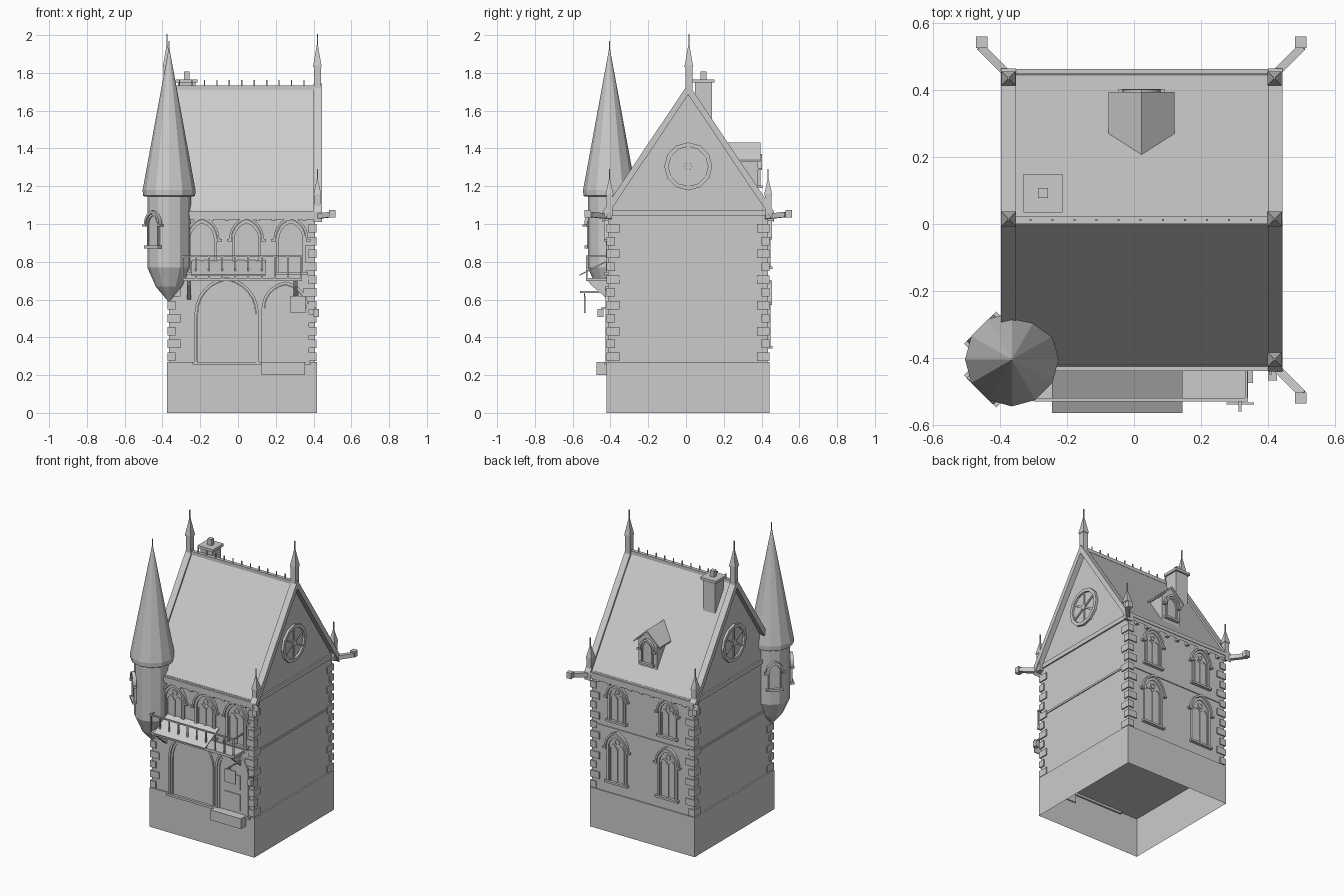
import bpy, bmesh, math
from mathutils import Matrix, Vector

if "Cube" in bpy.data.objects:
    bpy.data.objects.remove(bpy.data.objects["Cube"])

PI = math.pi
X0, X1, Y0, Y1 = -0.365, 0.408, -0.412, 0.435      # wall faces
CX, CY = (X0 + X1) / 2, 0.012


def finish(name, bm, M=None):
    if M:
        bm.transform(M)
    bmesh.ops.recalc_face_normals(bm, faces=bm.faces)
    me = bpy.data.meshes.new(name)
    bm.to_mesh(me)
    bm.free()
    ob = bpy.data.objects.new(name, me)
    bpy.context.collection.objects.link(ob)
    return ob


def box(name, x0, x1, y0, y1, z0, z1, M=None):
    bm = bmesh.new()
    bmesh.ops.create_cube(bm, size=1)
    for v in bm.verts:
        v.co = ((x0, x1)[v.co.x > 0], (y0, y1)[v.co.y > 0], (z0, z1)[v.co.z > 0])
    return finish(name, bm, M)


def prism(name, pts, d0, d1, M=None, axis='x'):
    """Extrude a polygon: (y,z) points along x, or (x,z) points along y."""
    put = (lambda p, d: (d, p[0], p[1])) if axis == 'x' else (lambda p, d: (p[0], d, p[1]))
    bm = bmesh.new()
    a, b = ([bm.verts.new(put(p, d)) for p in pts] for d in (d0, d1))
    n = len(pts)
    bm.faces.new(a)
    bm.faces.new(b[::-1])
    for i in range(n):
        bm.faces.new((a[i], a[(i + 1) % n], b[(i + 1) % n], b[i]))
    return finish(name, bm, M)


def band(name, outer, inner, d0, d1, M=None, closed=False):
    """Strip between two outlines in the xz plane, extruded along y."""
    n = len(outer)
    bm = bmesh.new()
    q = [[bm.verts.new((p[0], d, p[1])) for p in pts]
         for d in (d0, d1) for pts in (outer, inner)]
    for i in range(n if closed else n - 1):
        j = (i + 1) % n
        for s, t in ((0, 1), (1, 3), (3, 2), (2, 0)):
            bm.faces.new((q[s][i], q[s][j], q[t][j], q[t][i]))
    if not closed:
        for i in (0, n - 1):
            bm.faces.new((q[0][i], q[1][i], q[3][i], q[2][i]))
    return finish(name, bm, M)


def lathe(name, prof, x, y, n, rot=0.0):
    """Stack of regular n-gons through (radius, z) points; radius 0 is a tip."""
    bm = bmesh.new()
    rings = []
    for r, z in prof:
        k = 1 if r == 0 else n
        rings.append([bm.verts.new((x + r * math.cos(rot + i * 2 * PI / n),
                                    y + r * math.sin(rot + i * 2 * PI / n), z)) for i in range(k)])
    for a, b in zip(rings, rings[1:]):
        for i in range(n):
            f = [a[i % len(a)], a[(i + 1) % len(a)], b[(i + 1) % len(b)], b[i % len(b)]]
            bm.faces.new(list(dict.fromkeys(f)))
    for r in (rings[0], rings[-1]):
        if len(r) > 1:
            bm.faces.new(r)
    return finish(name, bm)


def arch(a, z0, spring, rise, x=0, n=6):
    """Pointed arch outline, bottom right round to bottom left."""
    R = (a * a + rise * rise) / (2 * a)
    t1 = math.asin(min(1, rise / R))
    right = [(a - R + R * math.cos(t1 * i / n), spring + R * math.sin(t1 * i / n)) for i in range(n)]
    pts = ([(a, z0)] if z0 < spring else []) + right
    return [(x + p, z) for p, z in pts] + [(x, spring + rise)] + [(x - p, z) for p, z in pts[::-1]]


def circle(r, z, n, x=0):
    return [(x + r * math.cos(i * 2 * PI / n), z + r * math.sin(i * 2 * PI / n)) for i in range(n)]


def place(x, y, ang):
    return Matrix.Translation((x, y, 0)) @ Matrix.Rotation(ang, 4, 'Z')


def window(name, M, a, z0, top, lancets=True):
    """Gothic window facing local -y: frame, glass, tracery, sill and hood."""
    rise = a * 1.35
    sp = top - rise
    t = a * 0.2
    inner = arch(a - t, z0, sp, rise - t * 1.3)
    band(name + "_frame", arch(a, z0, sp, rise), inner, -0.012, 0.004, M)
    prism(name + "_glass", inner, -0.003, 0.004, M, 'y')
    b = a * 0.37
    if lancets:
        for s in (-1, 1):
            band(name + "_lancet", arch(b, z0, sp - b * .4, b * 1.3, s * b), arch(b - .007, z0, sp - b * .4, b * 1.3 - .01, s * b),
                 -0.009, 0, M)
        zc = sp + rise * 0.42
        band(name + "_oculus", circle(b * .75, zc, 10), circle(b * .45, zc, 10), -0.009, 0, M, True)
    box(name + "_sill", -a - 0.012, a + 0.012, -0.022, 0.004, z0 - 0.014, z0, M)
    band(name + "_hood", arch(a + 0.014, sp, sp, rise + 0.016), arch(a + 0.002, sp, sp, rise + 0.002), -0.02, 0.004, M)
    for s in (-1, 1):
        x = s * (a + 0.014)
        box(name + "_hood_stop", x - 0.012, x + 0.012, -0.021, 0.004, sp - 0.012, sp, M)


# plinth (open underneath) and walls
base = box("plinth", -0.375, 0.418, -0.42, 0.442, 0, 0.27)
bm = bmesh.new()
bm.from_mesh(base.data)
bmesh.ops.delete(bm, geom=[f for f in bm.faces if f.normal.z < -0.5], context='FACES_ONLY')
bm.to_mesh(base.data)
bm.free()
box("walls", X0, X1, Y0, Y1, 0.27, 1.07)
box("string_course", X0 - .006, X1 + .006, Y0 - .006, Y1 + .006, 0.705, 0.718)
box("cornice", X0 - .01, X1 + .01, Y0 - .012, Y1 + .012, 1.045, 1.075)

# corner quoins, alternating long and short
for i in range(11):
    z = 0.275 + i * 0.068
    l, s = (0.06, 0.035) if i % 2 else (0.035, 0.06)
    for cx, sx in ((X0, 1), (X1, -1)):
        for cy, sy in ((Y0, 1), (Y1, -1)):
            xs = sorted((cx - sx * .008, cx + sx * l))
            ys = sorted((cy - sy * .008, cy + sy * s))
            box("quoin", *xs, *ys, z, z + 0.045)

# roof slabs, gables and raised gable copings
RZ, SL = 1.725, 1.5
rz = lambda y: RZ - abs(y - CY) * SL
E0, E1 = -0.435, 0.459
prism("gable_attic", [(Y0, 1.06), (Y1, 1.06), (CY, RZ - 0.02)], X0, X1)
for e in (E0, E1):
    prism("roof_slope", [(e, rz(e)), (CY, RZ), (CY, RZ - .04), (e, rz(e) - .03)], -0.39, 0.44)
    y = sorted((e, e + (0.018 if e < 0 else -0.018)))
    box("gutter", -0.385, 0.435, y[0] - .004, y[1] + .004, 1.045, 1.068)
    for x0 in (-0.397, 0.40):
        k = -0.006 if e < 0 else 0.006
        prism("gable_coping", [(e + k, rz(e) + .012), (CY, RZ + .018), (CY, RZ - .04), (e + k, rz(e) - .045)], x0, x0 + .044)
box("ridge_beam", -0.38, 0.43, CY - .012, CY + .012, RZ - .015, RZ + .008)
for i in range(11):
    x = -0.31 + i * 0.066
    box("ridge_spike", x - .003, x + .003, CY - .003, CY + .003, RZ, 1.762)

# cornice corbels
for i in range(9):
    x = X0 + 0.06 + i * 0.082
    for y0, y1 in ((Y0 - .022, Y0), (Y1, Y1 + .022)):
        box("corbel", x - .01, x + .01, y0, y1, 1.015, 1.046)


# pinnacles
def pinnacle(x, y, z0, zs, zt, w):
    lathe("pinnacle", [(w * .8, z0), (w, z0 + .03), (w, zs), (w * 1.2, zs), (w * 1.2, zs + .008), (0, zt)], x, y, 4, PI / 4)
    box("finial", x - .003, x + .003, y - .003, y + .003, zt - .03, zt + .04)


for x in (-0.375, 0.42):
    pinnacle(x, 0.015, 1.68, 1.83, 1.965, 0.026)
for x, y in ((-0.375, 0.435), (0.42, 0.435), (0.42, -0.405)):
    pinnacle(x, y, 1.03, 1.15, 1.25, 0.024)

# water spouts on three corners
for x, y, sx, sy in ((X0, Y1, -1, 1), (X1, Y1, 1, 1), (X1, Y0, 1, -1)):
    M = place(x, y, math.atan2(sy, sx)) @ Matrix.Translation((0, 0, 1.04)) @ Matrix.Rotation(-0.08, 4, 'Y')
    box("spout_arm", -0.02, 0.135, -0.012, 0.012, -0.014, 0.014, M)
    hx, hy = x + sx * .09, y + sy * .108
    box("spout_head", hx - .017, hx + .017, hy - .017, hy + .017, 1.035, 1.075)

# gable rose windows
for x, ang in ((X1, PI / 2), (X0, -PI / 2)):
    M = place(x, CY, ang)
    band("rose_ring", circle(.127, 1.305, 12), circle(.105, 1.305, 12), -0.016, 0.004, M, True)
    prism("rose_glass", circle(.106, 1.305, 12), -0.003, 0.004, M, 'y')
    prism("rose_hub", circle(.02, 1.305, 8), -0.014, 0, M, 'y')
    for i in range(3):
        R = M @ Matrix.Translation((0, 0, 1.305)) @ Matrix.Rotation(PI / 6 + i * PI / 3, 4, 'Y')
        box("rose_spoke", -.108, .108, -.01, 0, -.006, .006, R)

# wall windows
for x in (-0.19, 0.045, 0.28):
    window("front_window", place(x, Y0, 0), 0.078, 0.745, 1.025)
for x in (-0.17, 0.215):
    window("back_upper_window", place(x, Y1, PI), 0.066, 0.775, 1.02)
    window("back_lower_window", place(x, Y1, PI), 0.075, 0.355, 0.685)

# shop window and door with stepped arches
for name, cx, a, z0, top, sill in (("shop_window", -0.06, 0.17, 0.27, 0.72, 0.255), ("door", 0.25, 0.125, 0.27, 0.695, 0.255)):
    M = place(cx, Y0, 0)
    rise = a * 1.15
    sp = top - rise
    for k, d in ((0, .014), (.016, .009)):
        band(name + "_arch", arch(a - k, z0, sp, rise - k * 1.1), arch(a - k - .014, z0, sp, rise - (k + .014) * 1.1), -d, .004, M)
    prism(name + "_panel", arch(a - .03, z0, sp, rise - .033), -.003, .004, M, 'y')
    box(name + "_sill", -a - .012, a + .012, -.02, .004, sill, z0, M)
for z0, z1 in ((.29, .40), (.43, .53)):
    box("door_panel", .19, .31, Y0 - .009, Y0, z0, z1)
box("door_step", 0.125, 0.355, -0.475, Y0, 0.2, 0.27)

# balcony with brackets and railing
box("balcony_slab", -0.29, 0.34, -0.53, Y0, 0.697, 0.715)
for x in (-0.26, 0.305):
    prism("balcony_bracket", [(Y0, .60), (Y0, .70), (-.52, .70), (-.50, .675)], x - .01, x + .01)
box("balcony_rail", -0.3, 0.34, -0.53, -0.52, 0.825, 0.833)
for x in (-0.295, 0.335):
    box("balcony_side_rail", x - .004, x + .004, -0.525, Y0, 0.825, 0.833)
for i in range(10):
    x = -0.293 + i * 0.0697
    box("baluster", x - .004, x + .004, -0.529, -0.521, 0.71, 0.83)
prism("awning", [(-.565, .725), (-.565, .732), (Y0, .81), (Y0, .803)], -0.245, 0.145)

# hanging sign and wall lamp
box("sign_arm", 0.313, 0.321, -0.56, Y0, 0.636, 0.644)
box("sign_hanger", 0.314, 0.32, -0.54, -0.534, 0.61, 0.64)
box("sign_board", 0.277, 0.358, -0.54, -0.533, 0.53, 0.62)
box("wall_lamp", 0.4, 0.428, -0.468, -0.438, 0.508, 0.55)
box("wall_lamp_arm", 0.404, 0.412, -0.45, Y0 + .02, 0.55, 0.558)

# corner turret
TX, TY = -0.365, -0.405
lathe("turret_body", [(0, .585), (.07, .668), (.115, .77), (.115, 1.16)], TX, TY, 12)
lathe("turret_roof", [(.13, 1.145), (.138, 1.15), (.14, 1.18), (0, 1.94)], TX, TY, 12)
box("turret_finial", TX - .003, TX + .003, TY - .003, TY + .003, 1.92, 1.97)
for d in (135, 225):
    r = math.radians(d)
    window("turret_window", place(TX + .113 * math.cos(r), TY + .113 * math.sin(r), r + PI / 2), 0.042, 0.885, 1.055, False)

# dormer
DX = 0.0225
box("dormer_body", DX - .07, DX + .07, 0.2, 0.382, 1.16, 1.35)
prism("dormer_gable", [(DX - .075, 1.345), (DX + .075, 1.345), (DX, 1.42)], .2, .382, None, 'y')
for s in (-1, 1):
    prism("dormer_roof", [(DX, 1.432), (DX + s * .098, 1.338), (DX + s * .098, 1.328), (DX, 1.418)], .205, .395, None, 'y')
window("dormer_window", place(DX, 0.382, PI), 0.043, 1.205, 1.355, False)

# chimney
box("chimney_shaft", -0.318, -0.226, 0.047, 0.138, 1.5, 1.75)
box("chimney_cap", -0.33, -0.214, 0.035, 0.15, 1.748, 1.766)
box("chimney_pot", -0.287, -0.257, 0.078, 0.108, 1.76, 1.808)
